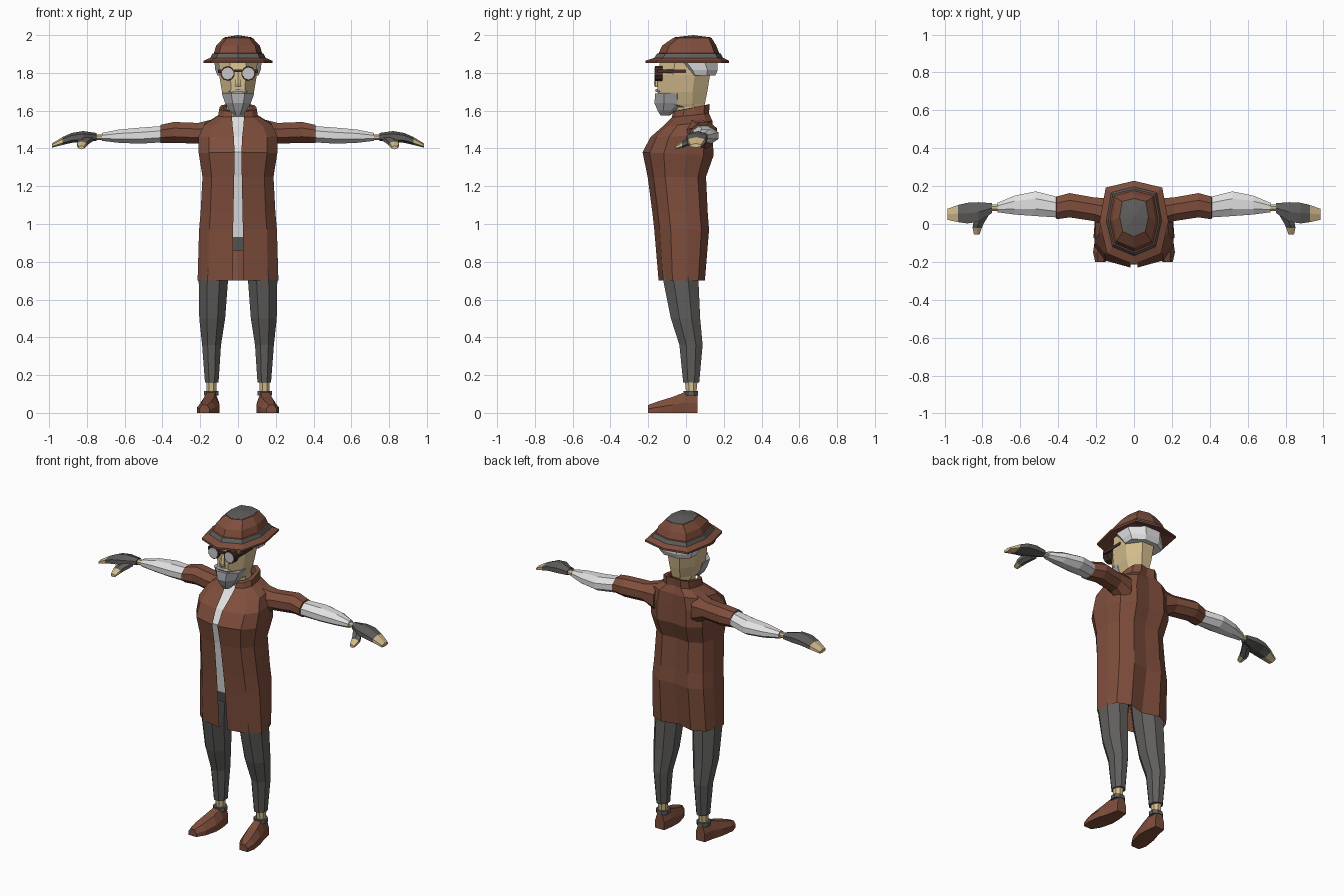
import bpy, bmesh, math


def material(name, rgb):
    m = bpy.data.materials.new(name)
    m.diffuse_color = (*rgb, 1)
    return m


BROWN = material("brown cloth", (0.21, 0.075, 0.045))
GREY = material("dark grey cloth", (0.115, 0.113, 0.108))
WHITE = material("white cloth", (0.75, 0.75, 0.75))
SKIN = material("skin", (0.66, 0.51, 0.27))
BEARD = material("grey beard", (0.42, 0.42, 0.44))
FRAME = material("dark frame", (0.06, 0.03, 0.025))
LENS = material("lens", (0.58, 0.58, 0.6))


def place(axis, p, a, b):
    return {"x": (p, a, b), "y": (a, p, b), "z": (a, b, p)}[axis]


def oval(axis, p, a0, a1, b0, b1, n=8):
    """Faceted oval whose flat sides touch the given extents."""
    k = math.cos(math.pi / n)
    pts = []
    for i in range(n):
        t = 2 * math.pi * (i + 0.5) / n
        ca, cb = math.cos(t) / k, math.sin(t) / k
        if n == 6:
            cb = math.sin(t)
            ca = math.cos(t) / math.cos(math.pi / 6)
        pts.append(place(axis, p, (a0 + a1) / 2 + ca * (a1 - a0) / 2,
                         (b0 + b1) / 2 + cb * (b1 - b0) / 2))
    return pts


def loft(name, rings, mats, closed=True, caps=True, mirror=False, peak=0.0):
    """Skin a list of rings; mats is one material or one per band."""
    if not isinstance(mats, list):
        mats = [mats] * (len(rings) - 1)
    used = list(dict.fromkeys(mats))
    bm = bmesh.new()
    vs = [[bm.verts.new(p) for p in r] for r in rings]
    n = len(rings[0])
    for j, m in enumerate(mats):
        for i in range(n if closed else n - 1):
            k = (i + 1) % n
            f = bm.faces.new((vs[j][i], vs[j][k], vs[j + 1][k], vs[j + 1][i]))
            f.material_index = used.index(m)
    if caps:
        bm.faces.new(vs[0][::-1]).material_index = used.index(mats[0])
        top = bm.faces.new(vs[-1])
        top.material_index = used.index(mats[-1])
        if peak:
            for v in bmesh.ops.poke(bm, faces=[top])["verts"]:
                v.co.z += peak
    bmesh.ops.recalc_face_normals(bm, faces=bm.faces)
    me = bpy.data.meshes.new(name)
    bm.to_mesh(me)
    bm.free()
    for m in used:
        me.materials.append(m)
    ob = bpy.data.objects.new(name, me)
    bpy.context.collection.objects.link(ob)
    if mirror:
        ob.modifiers.new("mirror", "MIRROR")
    return ob


def sym(z, hx, y0, y1, n=8):
    return oval("z", z, -hx, hx, y0, y1, n)


# Coat: open front half shell, mirrored
def coat_ring(zf, zb, w, yf, yb, gap, tuck=0.01):
    d = yb - yf
    half = [(gap, yf), (0.74 * w, yf + 0.10 * d), (w, yf + 0.30 * d),
            (0.97 * w, yf + 0.62 * d), (0.86 * w, yf + 0.86 * d),
            (0.48 * w, yb), (0, yb - tuck)]
    return [(x, y, zf + (zb - zf) * (y - yf) / d) for x, y in half]


coat = [(0.70, 0.70, 0.214, -0.145, 0.10, 0.028, 0.03),
        (0.97, 0.97, 0.206, -0.168, 0.122, 0.026),
        (1.06, 1.06, 0.198, -0.178, 0.115, 0.024),
        (1.25, 1.25, 0.188, -0.203, 0.106, 0.020),
        (1.38, 1.36, 0.208, -0.230, 0.145, 0.018),
        (1.46, 1.47, 0.208, -0.188, 0.143, 0.022),
        (1.515, 1.545, 0.180, -0.125, 0.140, 0.028),
        (1.565, 1.585, 0.105, -0.075, 0.122, 0.032),
        (1.595, 1.635, 0.100, -0.068, 0.125, 0.036),
        (1.60, 1.63, 0.078, -0.050, 0.105, 0.034)]
loft("coat", [coat_ring(*r) for r in coat], BROWN, closed=False, caps=False, mirror=True)

# Shirt and trouser seat under the coat
loft("shirt", [sym(0.93, 0.165, -0.150, 0.09), sym(1.25, 0.155, -0.188, 0.085),
               sym(1.38, 0.165, -0.214, 0.11), sym(1.46, 0.160, -0.172, 0.11),
               sym(1.515, 0.125, -0.110, 0.11), sym(1.57, 0.075, -0.060, 0.09)], WHITE)
loft("trouser_seat", [sym(0.86, 0.17, -0.13, 0.08), sym(0.94, 0.17, -0.151, 0.085)], GREY)

# Legs with bare ankles
leg = [(0.11, 0.115, 0.168, 0.000, 0.055), (0.16, 0.115, 0.168, -0.005, 0.060),
       (0.162, 0.103, 0.175, -0.015, 0.070), (0.36, 0.090, 0.190, -0.035, 0.088),
       (0.50, 0.068, 0.205, -0.080, 0.075), (0.70, 0.053, 0.208, -0.120, 0.066),
       (0.90, 0.035, 0.190, -0.135, 0.075)]
loft("leg", [oval("z", *r) for r in leg], [SKIN] + [GREY] * 5, mirror=True)


# Shoes and straps
def shoe_ring(y, x0, x1, h):
    q = (x1 - x0) * 0.25
    return [(x0, y, 0), (x1, y, 0), (x1, y, h * 0.5), (x1 - q, y, h),
            (x0 + q, y, h), (x0, y, h * 0.5)]


shoe = [(0.060, 0.110, 0.172, 0.10), (-0.005, 0.100, 0.185, 0.11),
        (-0.07, 0.098, 0.205, 0.085), (-0.15, 0.118, 0.216, 0.06),
        (-0.20, 0.150, 0.205, 0.042)]
loft("shoe", [shoe_ring(*r) for r in shoe], BROWN, mirror=True)
loft("ankle_strap", [oval("z", z, 0.102, 0.180, -0.012, 0.063) for z in (0.092, 0.115)],
     GREY, mirror=True)

# Arms: coat sleeve, shirt sleeve, wrist
arm = [(0.13, -0.02, 0.135, 1.37, 1.555), (0.21, 0.015, 0.14, 1.425, 1.535),
       (0.34, 0.035, 0.163, 1.430, 1.540), (0.41, 0.025, 0.145, 1.430, 1.525),
       (0.411, 0.035, 0.145, 1.432, 1.518), (0.52, 0.042, 0.172, 1.425, 1.510),
       (0.63, 0.050, 0.150, 1.430, 1.500), (0.72, 0.062, 0.112, 1.440, 1.482),
       (0.721, 0.068, 0.104, 1.445, 1.475), (0.77, 0.068, 0.104, 1.445, 1.475)]
loft("arm", [oval("x", *r) for r in arm],
     [BROWN] * 4 + [WHITE] * 4 + [SKIN], mirror=True)

# Gloved hand with bare finger tips
hand = [(0.75, 0.058, 0.110, 1.440, 1.482), (0.82, 0.012, 0.115, 1.432, 1.492),
        (0.88, 0.003, 0.112, 1.430, 1.482), (0.93, 0.010, 0.100, 1.418, 1.460),
        (0.985, 0.022, 0.080, 1.404, 1.426)]
loft("hand", [oval("x", *r, 6) for r in hand], [GREY] * 3 + [SKIN], mirror=True)
thumb = [(0.05, 0.765, 0.825, 1.430, 1.470), (0.0, 0.795, 0.850, 1.410, 1.450),
         (-0.02, 0.803, 0.852, 1.403, 1.438), (-0.055, 0.815, 0.845, 1.395, 1.415)]
loft("thumb", [oval("y", *r, 6) for r in thumb], [GREY, GREY, SKIN], mirror=True)

# Head, neck and nose
loft("head", [sym(1.50, 0.055, -0.04, 0.085), sym(1.62, 0.060, -0.055, 0.092),
              sym(1.635, 0.066, -0.130, 0.100), sym(1.70, 0.085, -0.152, 0.113),
              sym(1.79, 0.100, -0.150, 0.127), sym(1.87, 0.103, -0.135, 0.135)], SKIN)
loft("nose", [sym(1.725, 0.018, -0.165, -0.14, 6), sym(1.745, 0.016, -0.170, -0.14, 6),
              sym(1.81, 0.009, -0.155, -0.14, 6)], SKIN)

# Hair, beard and moustache
loft("hair", [sym(1.785, 0.108, 0.005, 0.155), sym(1.815, 0.120, -0.02, 0.168),
              sym(1.865, 0.126, -0.075, 0.168)], WHITE)
loft("beard", [sym(1.575, 0.022, -0.135, -0.085), sym(1.60, 0.045, -0.150, -0.05),
               sym(1.64, 0.068, -0.167, 0.005), sym(1.69, 0.086, -0.163, 0.0)], BEARD)
loft("moustache", [sym(1.700, 0.050, -0.162, -0.13), sym(1.716, 0.030, -0.160, -0.13)], BEARD)

# Glasses
def disc(y, r):
    return oval("y", y, 0.055 - r, 0.055 + r, 1.797 - r, 1.797 + r, 10)


loft("glasses_rim", [disc(-0.125, 0.037), disc(-0.163, 0.037)], FRAME, mirror=True)
loft("lens", [disc(-0.160, 0.030), disc(-0.167, 0.030)], LENS, mirror=True)


def box(name, x0, x1, y0, y1, z0, z1, mirror=False):
    loft(name, [[(x0, y0, z), (x1, y0, z), (x1, y1, z), (x0, y1, z)] for z in (z0, z1)],
         FRAME, mirror=mirror)


box("glasses_bridge", -0.022, 0.022, -0.164, -0.145, 1.805, 1.817)
box("glasses_temple", 0.090, 0.105, -0.150, 0.0, 1.800, 1.818, True)


# Hat: brim, band, crown and grey top
def hat_ring(z, w, y0, y1):
    half = [(0.0, 1.0), (0.82, 0.84), (1.0, 0.02), (0.78, -0.74), (0.0, -1.0)]
    full = half + [(-x, y) for x, y in half[3:0:-1]]
    return [(x * w, (y0 + y1) / 2 + y * (y1 - y0) / 2, z) for x, y in full]


hat = [(1.868, 0.125, -0.14, 0.165), (1.852, 0.182, -0.214, 0.228),
       (1.864, 0.182, -0.214, 0.228), (1.880, 0.146, -0.168, 0.196),
       (1.902, 0.136, -0.153, 0.184), (1.904, 0.128, -0.145, 0.176),
       (1.945, 0.115, -0.126, 0.160), (1.986, 0.076, -0.066, 0.135)]
loft("hat", [hat_ring(*r) for r in hat],
     [BROWN] * 3 + [GREY] + [BROWN] * 3, caps=True)
loft("hat_top", [hat_ring(1.984, 0.074, -0.064, 0.133), hat_ring(1.988, 0.074, -0.064, 0.133)],
     GREY, peak=0.012)
